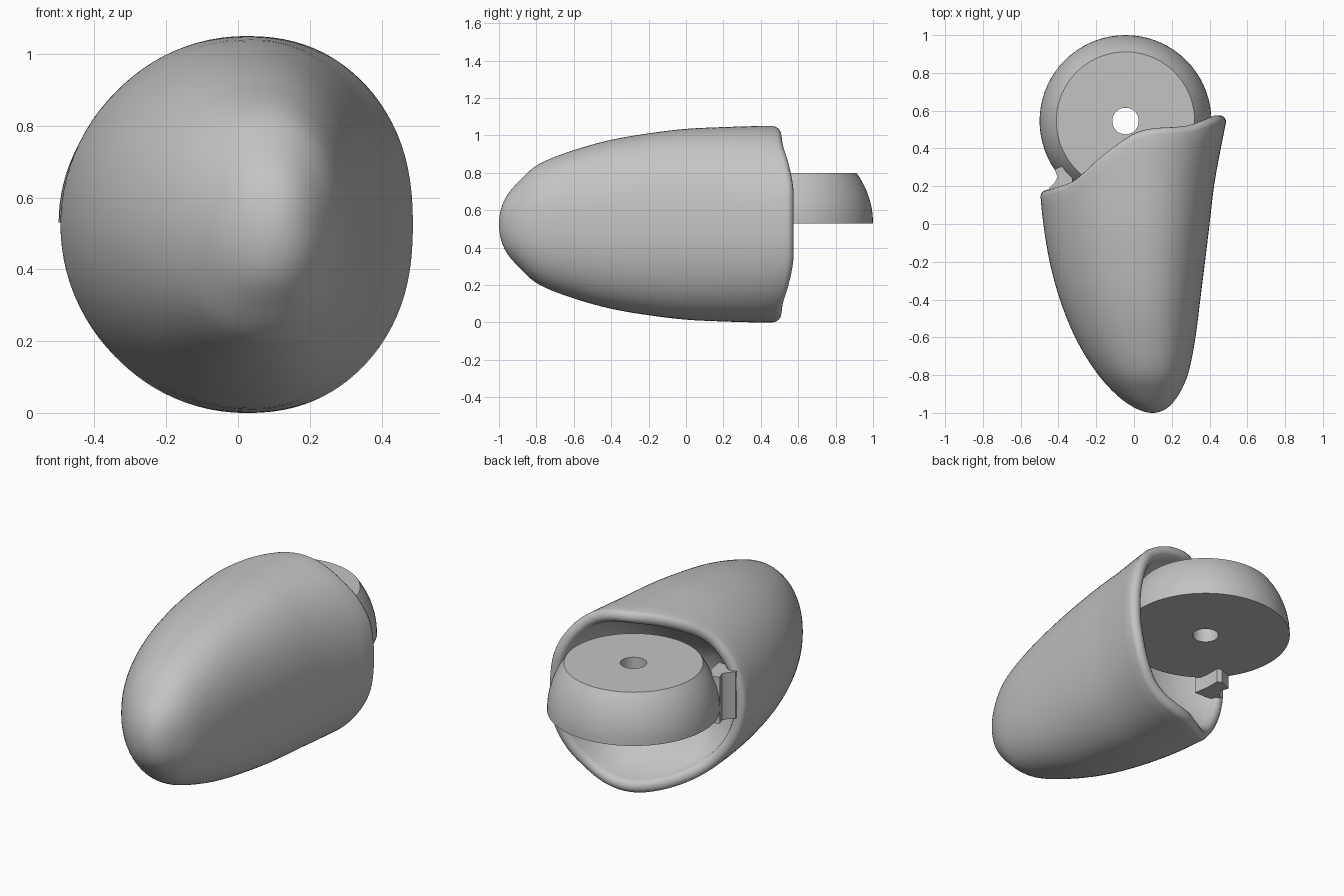
import bpy, bmesh, math
from mathutils import Vector

cube = bpy.data.objects.get("Cube")
if cube:
    bpy.data.objects.remove(cube, do_unlink=True)

grey = bpy.data.materials.new("plain grey")
grey.use_nodes = True
grey.diffuse_color = (0.55, 0.55, 0.55, 1)
grey.node_tree.nodes["Principled BSDF"].inputs["Base Color"].default_value = grey.diffuse_color

MID = 0.525                               # height of the shell's axis
PIVOT = Vector((-0.045, 0.545, 0.53))     # centre of the half ball and its socket


def lookup(table, t, col):
    """Smooth interpolation of one column of a table."""
    t = min(max(t, table[0][0]), table[-1][0])
    i = 0
    while i < len(table) - 2 and t > table[i + 1][0]:
        i += 1

    def slope(k):
        a, b = table[max(k - 1, 0)], table[min(k + 1, len(table) - 1)]
        return (b[col] - a[col]) / (b[0] - a[0])
    a, b = table[i], table[i + 1]
    d = b[0] - a[0]
    s = (t - a[0]) / d
    return ((1 + 2 * s) * (1 - s) ** 2 * a[col] + s * (1 - s) ** 2 * d * slope(i)
            + s * s * (3 - 2 * s) * b[col] - s * s * (1 - s) * d * slope(i + 1))


def finish(name, bm, angle=35):
    bmesh.ops.remove_doubles(bm, verts=bm.verts, dist=1e-5)
    bmesh.ops.recalc_face_normals(bm, faces=bm.faces)
    mesh = bpy.data.meshes.new(name)
    bm.to_mesh(mesh)
    bm.free()
    ob = bpy.data.objects.new(name, mesh)
    bpy.context.collection.objects.link(ob)
    mesh.materials.append(grey)
    bpy.ops.object.select_all(action='DESELECT')
    bpy.context.view_layer.objects.active = ob
    ob.select_set(True)
    bpy.ops.object.shade_smooth_by_angle(angle=math.radians(angle))
    return ob


def loft(name, rings, closed=False, angle=35):
    bm = bmesh.new()
    rows = [[bm.verts.new(p) for p in ring] for ring in rings]
    pairs = list(zip(rows, rows[1:])) + ([(rows[-1], rows[0])] if closed else [])
    for a, b in pairs:
        for j in range(len(a)):
            k = (j + 1) % len(a)
            bm.faces.new((a[j], a[k], b[k], b[j]))
    return finish(name, bm, angle)


# Shell sections: root of the distance from the nose, right x, left x, half height
SECTION = [(0, .1, .1, 0), (.17, 0, .18, .13), (.32, -.1, .24, .225),
           (.45, -.19, .285, .315), (.63, -.31, .325, .395), (.77, -.39, .35, .45),
           (.89, -.445, .375, .485), (1, -.48, .4, .51), (1.1, -.5, .425, .52),
           (1.18, -.51, .458, .525), (1.26, -.515, .497, .525)]
# Slanted rim: x, y
RIM = [(-.5, .18), (-.42, .2), (-.33, .235), (-.2, .345), (-.1, .42), (0, .48),
       (.1, .505), (.3, .52), (.4, .55), (.47, .575)]


def shell_point(theta, y):
    r = math.sqrt(max(y + 1, 0))
    x0, x1, h = (lookup(SECTION, r, c) for c in (1, 2, 3))
    cx = 0.1 - 0.08 * min(r / 1.26, 1)
    c, s = math.cos(theta), math.sin(theta)
    power = 2 / 2.25 if c > 0 else 1
    reach = (x1 - cx) if c > 0 else (cx - x0)
    return Vector((cx + math.copysign(abs(c) ** power, c) * reach, y,
                   MID + math.copysign(abs(s) ** power, s) * h))


# Hollow fingertip shell: outside, rounded lip, then round socket
N, LIP = 96, 0.035
columns = []
for j in range(N):
    theta = 2 * math.pi * j / N
    y = 0.4
    for _ in range(12):
        y = lookup(RIM, shell_point(theta, y).x, 1)
    end = y - LIP
    column = [shell_point(theta, -1 + (end + 1) * (i / 44) ** 2) for i in range(45)]
    edge = column[-1]
    inward = Vector((0.02 - edge.x, 0, MID - edge.z)).normalized()
    for i in range(1, 9):
        a = math.pi * i / 8
        column.append(edge + inward * LIP * (1 - math.cos(a))
                      + Vector((0, LIP * math.sin(a), 0)))
    spoke = column[-1] - PIVOT
    start, deep = spoke.normalized(), Vector((0, -1, 0))
    for i in range(1, 17):
        f = i / 16
        radius = spoke.length * (1 - f) + 0.5 * f
        column.append(PIVOT + start.slerp(deep, f) * radius)
    columns.append(column)
loft("fingertip_shell", list(zip(*columns)), angle=60)

# Half ball with a flat top and a pin hole through it
BALL, HOLE, TALL = 0.455, 0.07, 0.27
arc = [(math.sqrt(BALL ** 2 - (TALL * i / 10) ** 2), TALL * i / 10) for i in range(11)]
profile = [(HOLE, 0)] + arc + [(HOLE, TALL)]
loft("joint_half_ball",
     [[PIVOT + Vector((r * math.cos(2 * math.pi * j / 72), r * math.sin(2 * math.pi * j / 72), z))
       for j in range(72)] for r, z in profile], closed=True)

# Small neck holding the half ball to the short side of the rim
outline = [(-.45, .15), (-.45, .19), (-.42, .22), (-.405, .25), (-.42, .29),
           (-.35, .32), (-.325, .31), (-.325, .23), (-.31, .14)]
bm = bmesh.new()
base = bm.faces.new([bm.verts.new((x, y, 0.45)) for x, y in outline])
top = bmesh.ops.extrude_face_region(bm, geom=[base])["geom"]
bmesh.ops.translate(bm, vec=(0, 0, 0.27), verts=[v for v in top if isinstance(v, bmesh.types.BMVert)])
finish("joint_neck", bm)
